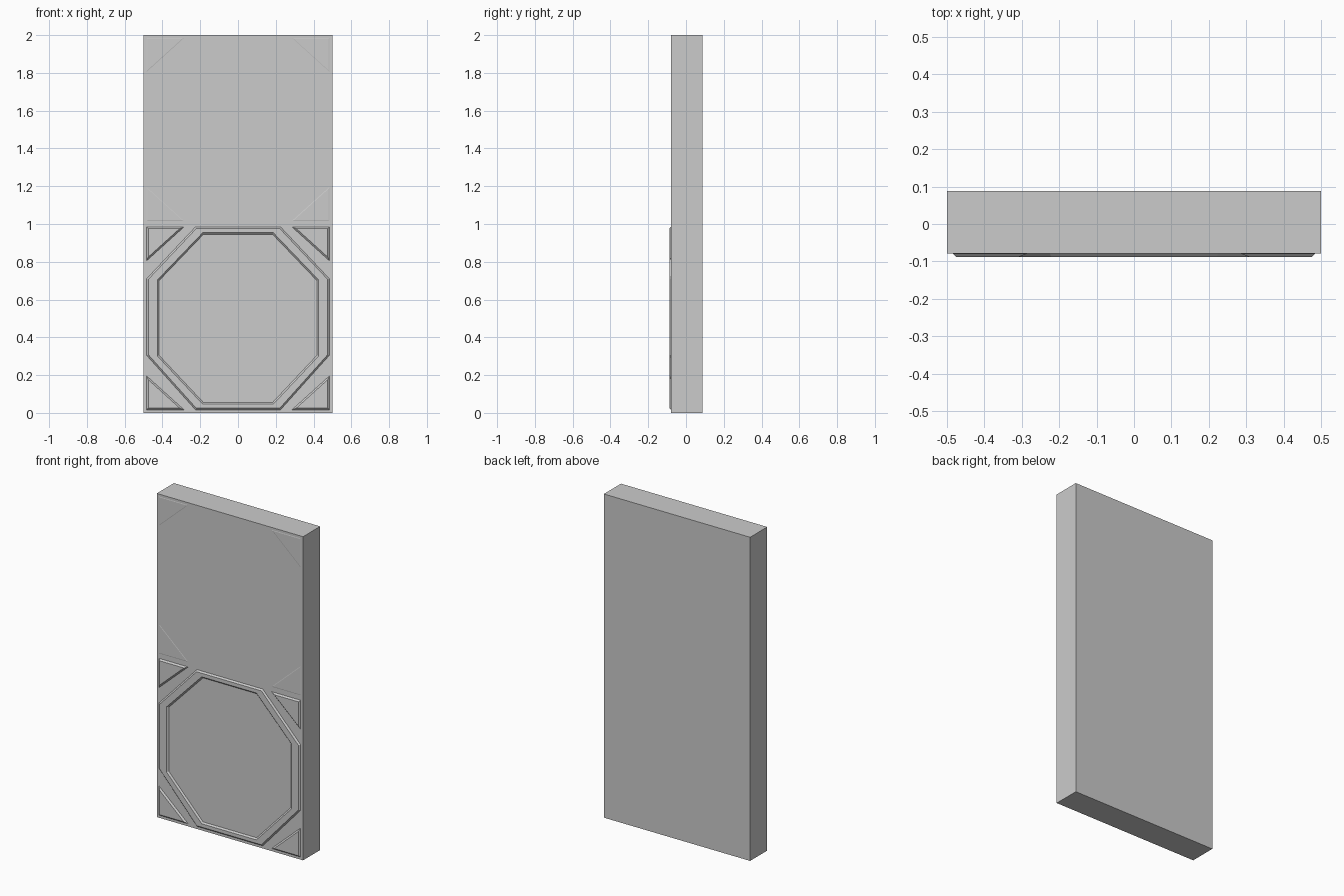
import bpy, bmesh
from mathutils import Vector

if "Cube" in bpy.data.objects:
    bpy.data.objects.remove(bpy.data.objects["Cube"])

FRONT = -0.079   # slab front face
RAISED = -0.088  # top of the raised trim


def finish(name, bm):
    bmesh.ops.recalc_face_normals(bm, faces=bm.faces)
    mesh = bpy.data.meshes.new(name)
    bm.to_mesh(mesh)
    bm.free()
    obj = bpy.data.objects.new(name, mesh)
    bpy.context.collection.objects.link(obj)
    return obj


def inset(points, d):
    """Move each edge of a counter-clockwise outline inward by d."""
    out = []
    for i, p in enumerate(points):
        p = Vector(p)
        a = (p - Vector(points[i - 1])).normalized()
        b = (Vector(points[(i + 1) % len(points)]) - p).normalized()
        na, nb = Vector((-a.y, a.x)), Vector((-b.y, b.x))
        out.append(p + (na + nb) * d / (1 + na.dot(nb)))
    return out


def loft(bm, loops):
    rings = [[bm.verts.new((p[0], y, p[1])) for p in pts] for pts, y in loops]
    for r, s in zip(rings, rings[1:]):
        n = len(r)
        for i in range(n):
            bm.faces.new((r[i], r[(i + 1) % n], s[(i + 1) % n], s[i]))
    return rings


def octagon(x, z0, z1, cx, cz0, cz1):
    return [(-cx, z0), (cx, z0), (x, cz0), (x, cz1),
            (cx, z1), (-cx, z1), (-x, cz1), (-x, cz0)]


def triangle_plate(name, side, z, up, top, bevel):
    """Right-angled corner plate with bevelled rim."""
    pts = [(side * 0.484, z), (side * 0.285, z), (side * 0.484, z + up * 0.18)]
    if side * up > 0:
        pts.reverse()
    bm = bmesh.new()
    rings = loft(bm, [(pts, FRONT), (inset(pts, bevel), top)])
    bm.faces.new(rings[-1])
    finish(name, bm)


# Main slab
bm = bmesh.new()
bmesh.ops.create_cube(bm, size=1)
bmesh.ops.scale(bm, vec=(1, 0.088 - FRONT, 2), verts=bm.verts)
bmesh.ops.translate(bm, vec=(0, (0.088 + FRONT) / 2, 1), verts=bm.verts)
finish("slab", bm)

# Raised octagonal frame on the lower half
outer = octagon(0.484, 0.016, 0.985, 0.225, 0.305, 0.71)
inner = octagon(0.418, 0.055, 0.945, 0.183, 0.305, 0.70)
bm = bmesh.new()
loft(bm, [(outer, FRONT), (inset(outer, 0.009), RAISED),
          (inset(inner, -0.009), RAISED), (inner, FRONT)])
finish("octagon_frame", bm)

# Corner plates: raised on the lower half, almost flush on the upper half
for label, base, top, bevel in (("lower", 0, RAISED, 0.009),
                                ("upper", 1, FRONT - 0.001, 0.004)):
    for side in (-1, 1):
        triangle_plate(label + "_corner_plate", side, base + 0.016, 1, top, bevel)
        triangle_plate(label + "_corner_plate", side, base + 0.985, -1, top, bevel)
